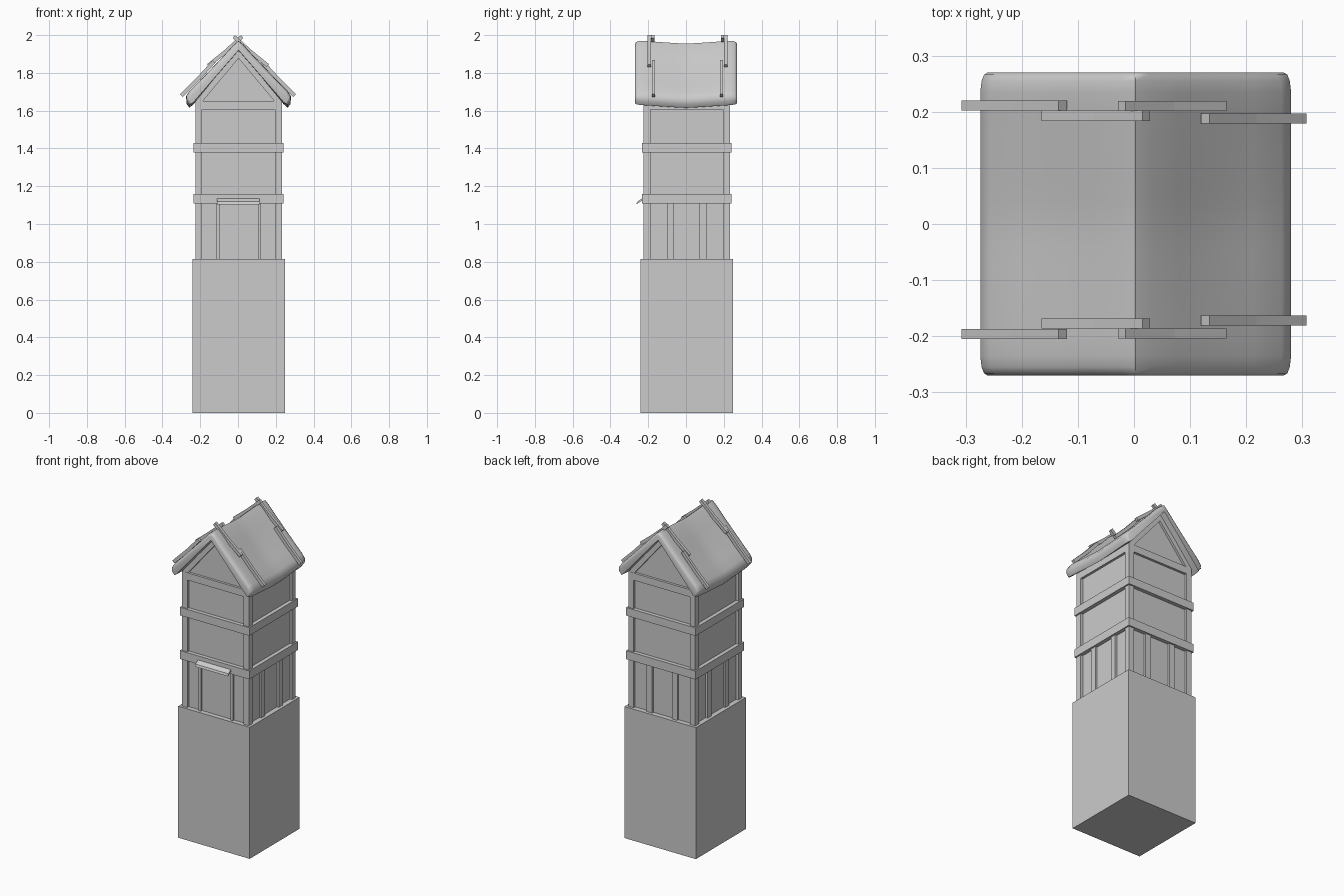
import bpy, bmesh, math
from mathutils import Vector

if "Cube" in bpy.data.objects:
    bpy.data.objects.remove(bpy.data.objects["Cube"])

CX, CY = 0.003, 0.004      # tower axis
POST, CORE, BEAM = 0.229, 0.214, 0.238


def mesh_object(name, verts, faces):
    me = bpy.data.meshes.new(name)
    me.from_pydata(verts, [], faces)
    bm = bmesh.new()
    bm.from_mesh(me)
    bmesh.ops.recalc_face_normals(bm, faces=bm.faces)
    bm.to_mesh(me)
    bm.free()
    ob = bpy.data.objects.new(name, me)
    bpy.context.collection.objects.link(ob)
    return ob


def loft(name, rings):
    n, k = len(rings[0]), len(rings)
    verts = [p for r in rings for p in r]
    faces = [(i * n + j, i * n + (j + 1) % n, (i + 1) * n + (j + 1) % n, (i + 1) * n + j)
             for i in range(k - 1) for j in range(n)]
    faces += [tuple(range(n)), tuple(range((k - 1) * n, k * n))]
    return mesh_object(name, verts, faces)


def prism(name, pts, y0, y1):
    return loft(name, [[(x, y, z) for x, z in pts] for y in (y0, y1)])


def box(name, x0, x1, y0, y1, z0, z1):
    return prism(name, [(x0, z0), (x1, z0), (x1, z1), (x0, z1)], y0, y1)


def wall_box(name, side, u0, u1, z0, z1, out, inner=0.2):
    """Box lying on one wall: u runs along the wall, out is its outer distance."""
    if side in "FB":
        s = -1 if side == "F" else 1
        a, b = sorted((s * inner, s * out))
        return box(name, CX + u0, CX + u1, CY + a, CY + b, z0, z1)
    s = -1 if side == "L" else 1
    a, b = sorted((s * inner, s * out))
    return box(name, CX + a, CX + b, CY + u0, CY + u1, z0, z1)


# Plinth and wall core with gables
box("plinth", CX - 0.245, CX + 0.245, CY - 0.244, CY + 0.245, 0, 0.815)
prism("wall_core", [(CX - CORE, 0.81), (CX + CORE, 0.81), (CX + CORE, 1.66),
                    (CX, 1.91), (CX - CORE, 1.66)], CY - CORE, CY + CORE)

# Corner posts
for sx in (-1, 1):
    for sy in (-1, 1):
        x, y = sorted((sx * 0.193, sx * POST)), sorted((sy * 0.193, sy * POST))
        box("corner_post", CX + x[0], CX + x[1], CY + y[0], CY + y[1], 0.815, 1.64)

# Floor beams, top plates and ground-floor studs on every wall
for side in "FBLR":
    for z0, z1 in ((1.108, 1.16), (1.378, 1.428)):
        wall_box("floor_beam", side, -BEAM, BEAM, z0, z1, BEAM)
    wall_box("top_plate", side, -POST, POST, 1.605, 1.65, POST)
    if side == "F":
        studs = ((-0.118, -0.102), (0.102, 0.118))
    else:
        studs = ((-0.105, -0.068), (0.068, 0.105))
    for u0, u1 in studs:
        wall_box("stud", side, u0, u1, 0.815, 1.11, POST - 0.002)

# Gable rafters
for s in (-1, 1):
    y0, y1 = sorted((s * 0.2, s * (POST - 0.001)))
    for m in (-1, 1):
        prism("gable_rafter", [(CX, 1.925), (CX + m * 0.228, 1.65),
                               (CX + m * 0.19, 1.65), (CX, 1.877)], CY + y0, CY + y1)

# Sloped board above the door
loft("door_awning", [[(x, -0.218, 1.146), (x, -0.258, 1.118), (x, -0.263, 1.104), (x, -0.218, 1.133)]
                     for x in (-0.111, 0.115)])

# Thatched roof: sagging, with rounded ends
outer = [(0.03, 1.947), (0.08, 1.893), (0.14, 1.830), (0.21, 1.757), (0.26, 1.706),
         (0.277, 1.680), (0.275, 1.652), (0.260, 1.632)]
inner_pts = [(0.238, 1.645), (0.12, 1.782)]
rings = []
ends = [(0.27, 0.022), (0.266, 0.011), (0.255, 0.004), (0.235, 0.0)]
stations = ([(-y, d) for y, d in ends] + [(0.2 * i / 5, 0) for i in range(-5, 6)] + ends[::-1])
for y, d in stations:
    sag = 0.017 * (1 - abs(y) / 0.27) ** 1.2 if abs(y) < 0.03 else 0.018 * (1 - abs(y) / 0.27)
    half = []
    for x, z in outer:
        t = sag * (1.5 if 0.05 < x < 0.25 else 1)
        half.append((x - d * 0.6, z - t - (d * 0.6 if z > 1.66 else -d * 0.3)))
    half += [(x, z - sag * 0.6) for x, z in inner_pts]
    ring = [(0, 1.972 - sag - d * 0.9)] + half + [(0, 1.92 - sag * 0.6)]
    ring += [(-x, z) for x, z in reversed(half)]
    rings.append([(x + 0.003, y, z) for x, z in ring])
roof = loft("thatch_roof", rings)

# Overlapping sticks that hold the thatch, crossing at the ridge
def stick(a, b, y):
    a, b = Vector(a), Vector(b)
    t = (b - a).normalized()
    n = Vector((-t.y, t.x)) * 0.010
    mid = (a + b) / 2 - n * (0.3 if n.y > 0 else -0.3)
    rings = []
    for p in (a, mid, b):
        rings.append([(p.x + s * n.x, y + w, p.y + s * n.y)
                      for s, w in ((-1, -0.009), (1, -0.009), (1, 0.009), (-1, 0.009))])
    return loft("thatch_stick", rings)


for m, yu, yl in ((1, (-0.195, 0.21), (-0.172, 0.188)), (-1, (-0.177, 0.193), (-0.196, 0.211))):
    for k in range(2):
        stick((m * -0.022, 1.992), (m * 0.158, 1.838), yu[k])
        stick((m * 0.127, 1.860), (m * 0.300, 1.680), yl[k])

# Smooth shading on the thatch only
bpy.ops.object.select_all(action='DESELECT')
roof.select_set(True)
bpy.context.view_layer.objects.active = roof
bpy.ops.object.shade_smooth_by_angle(angle=math.radians(50))
